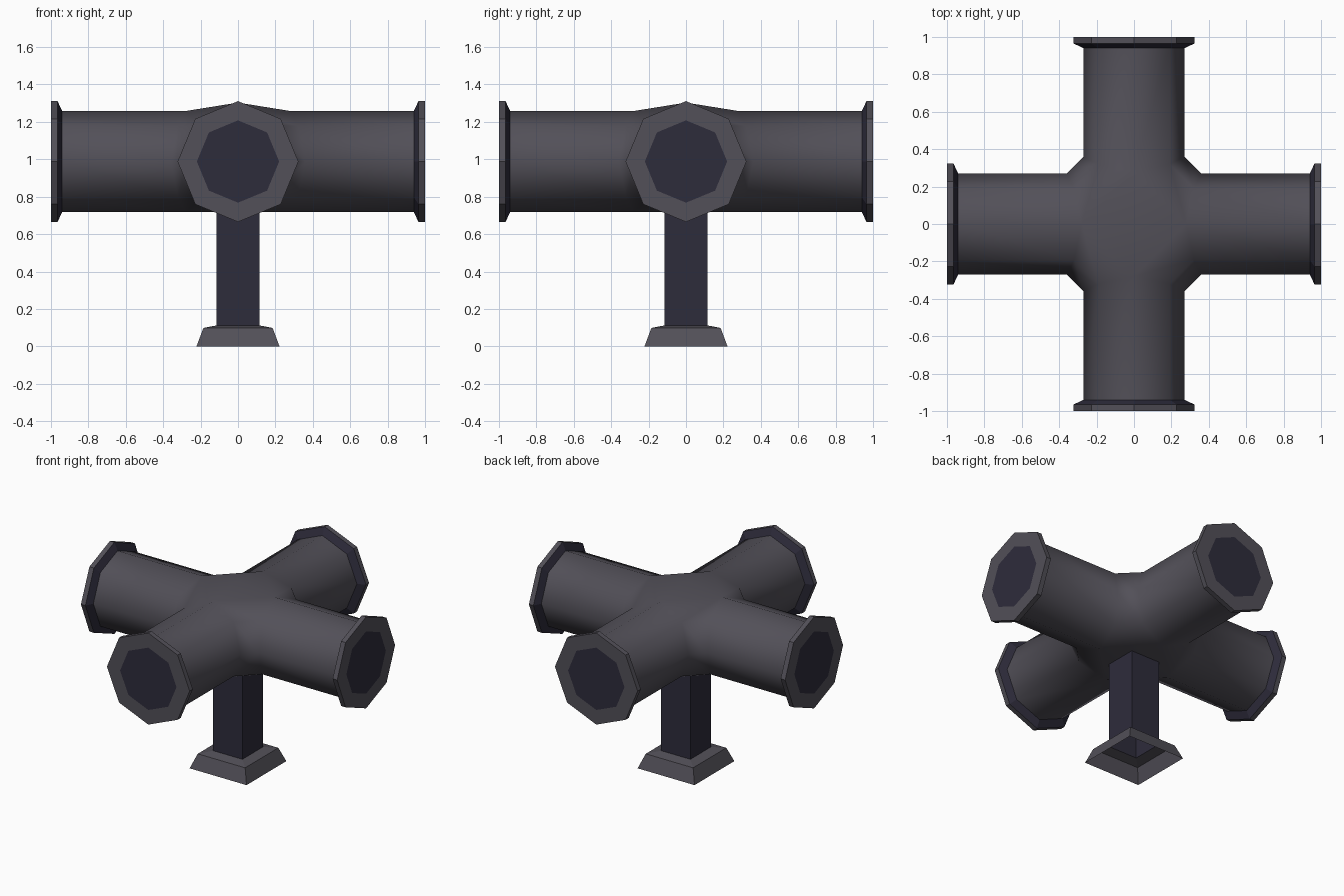
import bpy, bmesh
from math import sin, cos, pi, radians
from mathutils import Matrix, Vector

if "Cube" in bpy.data.objects:
    bpy.data.objects.remove(bpy.data.objects["Cube"])

ZC = 0.988      # height of the pipe axis
R = 0.27        # pipe radius


def material(name, rgb):
    m = bpy.data.materials.new(name)
    m.diffuse_color = (*rgb, 1)
    m.use_nodes = True
    m.node_tree.nodes["Principled BSDF"].inputs["Base Color"].default_value = m.diffuse_color
    return m


GREY = material("grey_metal", (0.085, 0.08, 0.098))
NAVY = material("dark_navy", (0.027, 0.025, 0.044))


def finish(bm, name, smooth=False):
    bmesh.ops.recalc_face_normals(bm, faces=bm.faces)
    me = bpy.data.meshes.new(name)
    bm.to_mesh(me)
    bm.free()
    me.materials.append(GREY)
    me.materials.append(NAVY)
    if smooth:
        for p in me.polygons:
            p.use_smooth = True
        me.set_sharp_from_angle(angle=radians(55))
    ob = bpy.data.objects.new(name, me)
    bpy.context.collection.objects.link(ob)
    return ob


def ring(bm, turn, xs, r):
    """Octagon across the arm axis, turned about z; xs gives x per vertex."""
    rot = Matrix.Rotation(turn * pi / 2, 3, 'Z')
    return [bm.verts.new(rot @ Vector((xs[k], r * cos(k * pi / 4), r * sin(k * pi / 4)))
                         + Vector((0, 0, ZC))) for k in range(8)]


def bridge(bm, a, b, mat=0):
    n = len(a)
    for k in range(n):
        f = bm.faces.new((a[k], a[(k + 1) % n], b[(k + 1) % n], b[k]))
        f.material_index = mat


# four-way pipe: hull junction with chamfered corners and a raised crown
bm = bmesh.new()
starts = [0.36, 0.32, 0.28, 0.32] * 2
inner = [ring(bm, t, starts, R) for t in range(4)]
crown = bm.verts.new((0, 0, 1.303))
bmesh.ops.convex_hull(bm, input=bm.verts[:])
for arm in inner:
    own = set(arm)
    bmesh.ops.delete(bm, geom=[f for f in bm.faces if set(f.verts) <= own],
                     context='FACES_ONLY')
for t, arm in enumerate(inner):
    bridge(bm, arm, ring(bm, t, [0.945] * 8, R))
bmesh.ops.delete(bm, geom=[e for e in bm.edges if not e.link_faces], context='EDGES')
finish(bm, "pipe_cross", smooth=True)

# octagonal end flanges with dark taper and dark mouth
for t, side in enumerate(("right", "back", "left", "front")):
    bm = bmesh.new()
    rings = [ring(bm, t, [x] * 8, r) for x, r in
             ((0.94, R), (0.965, 0.323), (1.0, 0.323), (1.0, 0.22))]
    for i, mat in enumerate((1, 0, 0)):
        bridge(bm, rings[i], rings[i + 1], mat)
    bm.faces.new(rings[-1]).material_index = 1
    finish(bm, "flange_" + side)


def square_shell(name, profile, mat):
    """Open square tube through (half width, z) levels."""
    bm = bmesh.new()
    loops = [[bm.verts.new((sx * h, sy * h, z)) for sx, sy in
              ((-1, -1), (1, -1), (1, 1), (-1, 1))] for h, z in profile]
    for a, b in zip(loops, loops[1:]):
        bridge(bm, a, b, mat)
    finish(bm, name)


# post and its hollow foot
square_shell("post", ((0.114, 0.112), (0.114, 0.722)), 1)
square_shell("foot", ((0.222, 0), (0.185, 0.098), (0.114, 0.112)), 0)
